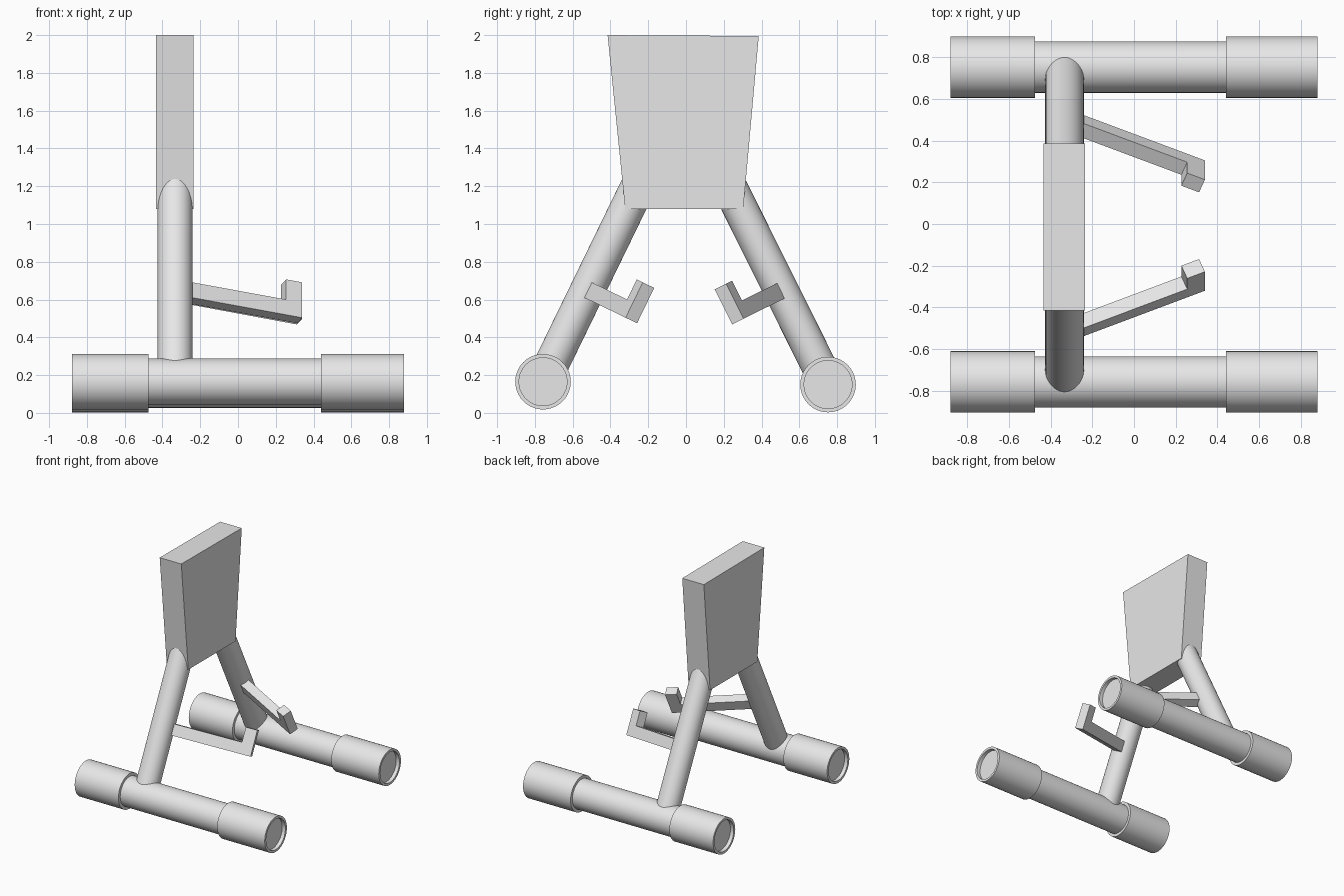
import bpy, bmesh, math
from mathutils import Vector, Matrix

cube = bpy.data.objects.get("Cube")
if cube:
    bpy.data.objects.remove(cube, do_unlink=True)

grey = bpy.data.materials.new("light grey")
grey.use_nodes = True
grey.diffuse_color = (0.8, 0.8, 0.8, 1)
grey.node_tree.nodes["Principled BSDF"].inputs["Base Color"].default_value = (0.8, 0.8, 0.8, 1)


def finish(name, bm, smooth=False):
    bmesh.ops.recalc_face_normals(bm, faces=bm.faces)
    mesh = bpy.data.meshes.new(name)
    bm.to_mesh(mesh)
    bm.free()
    mesh.materials.append(grey)
    obj = bpy.data.objects.new(name, mesh)
    bpy.context.collection.objects.link(obj)
    if smooth:
        bpy.ops.object.select_all(action='DESELECT')
        obj.select_set(True)
        bpy.context.view_layer.objects.active = obj
        bpy.ops.object.shade_smooth_by_angle(angle=math.radians(30))
    return obj


def prism(name, outline, offset):
    """Extrude a flat outline along an offset vector."""
    bm = bmesh.new()
    face = bm.faces.new([bm.verts.new(p) for p in outline])
    extra = bmesh.ops.extrude_face_region(bm, geom=[face])["geom"]
    bmesh.ops.translate(bm, vec=offset, verts=[v for v in extra if isinstance(v, bmesh.types.BMVert)])
    return finish(name, bm)


def lathe_x(name, profile, centre):
    """Spin an (x, radius) profile around the x axis."""
    bm = bmesh.new()
    verts = [bm.verts.new((x, 0, r)) for x, r in profile]
    edges = [bm.edges.new(pair) for pair in zip(verts, verts[1:])]
    bmesh.ops.spin(bm, geom=verts + edges, cent=(0, 0, 0), axis=(1, 0, 0),
                   angle=math.tau, steps=40, use_duplicate=False)
    bmesh.ops.remove_doubles(bm, verts=bm.verts, dist=1e-4)
    bmesh.ops.translate(bm, vec=centre, verts=bm.verts)
    return finish(name, bm, smooth=True)


# Crossbar tube with a wider sleeve at each end and recessed caps
TUBE, SLEEVE, BORE, END, CAP = 0.123, 0.147, 0.127, 0.88, 0.85
roller = [(-CAP, 0), (-CAP, BORE), (-END, BORE), (-END, SLEEVE),
          (-0.475, SLEEVE), (-0.475, TUBE), (0.44, TUBE), (0.44, SLEEVE),
          (END, SLEEVE), (END, BORE), (CAP, BORE), (CAP, 0)]
LEG_X, LEG_R = -0.333, 0.0925


def side(label, foot, top, lift):
    foot, top = Vector(foot), Vector(top)
    lathe_x(label + "_crossbar", roller, (0, foot.y, foot.z))

    # Sloping leg from the crossbar into the plate
    up = (top - foot).normalized()
    head = top + up * 0.2
    bm = bmesh.new()
    spot = Matrix.Translation((foot + head) / 2) @ up.to_track_quat('Z', 'Y').to_matrix().to_4x4()
    bmesh.ops.create_cone(bm, cap_ends=True, segments=40, radius1=LEG_R, radius2=LEG_R,
                          depth=(head - foot).length, matrix=spot)
    finish(label + "_leg", bm, smooth=True)

    # Hook arm, square to the leg and angled inward, with an upturned tip
    inward = Vector((0, up.z, -up.y)) if up.y > 0 else Vector((0, -up.z, up.y))
    along = (Vector((0.923, 0, 0)) + inward * 0.385).normalized()
    across = (inward * 0.923 - Vector((0.385, 0, 0))).normalized()
    end = foot + Vector((0.34 - LEG_X, 0, 0)) + inward * 0.245 + up * (0.496 + lift)
    shape = [(0, 0), (0, 0.208), (-0.092, 0.208), (-0.092, 0.09), (-0.68, 0.09), (-0.68, 0)]
    prism(label + "_hook", [end + along * a + up * b for a, b in shape], across * 0.073)


side("front", (LEG_X, -0.757, 0.165), (LEG_X, -0.312, 1.08), 0)
side("back", (LEG_X, 0.752, 0.15), (LEG_X, 0.289, 1.08), 0.015)

# Tapered upright plate
prism("upright_plate", [(-0.435, -0.415, 2.0), (-0.435, 0.385, 1.995),
                        (-0.435, 0.303, 1.08), (-0.435, -0.322, 1.08)], Vector((0.2, 0, 0)))
